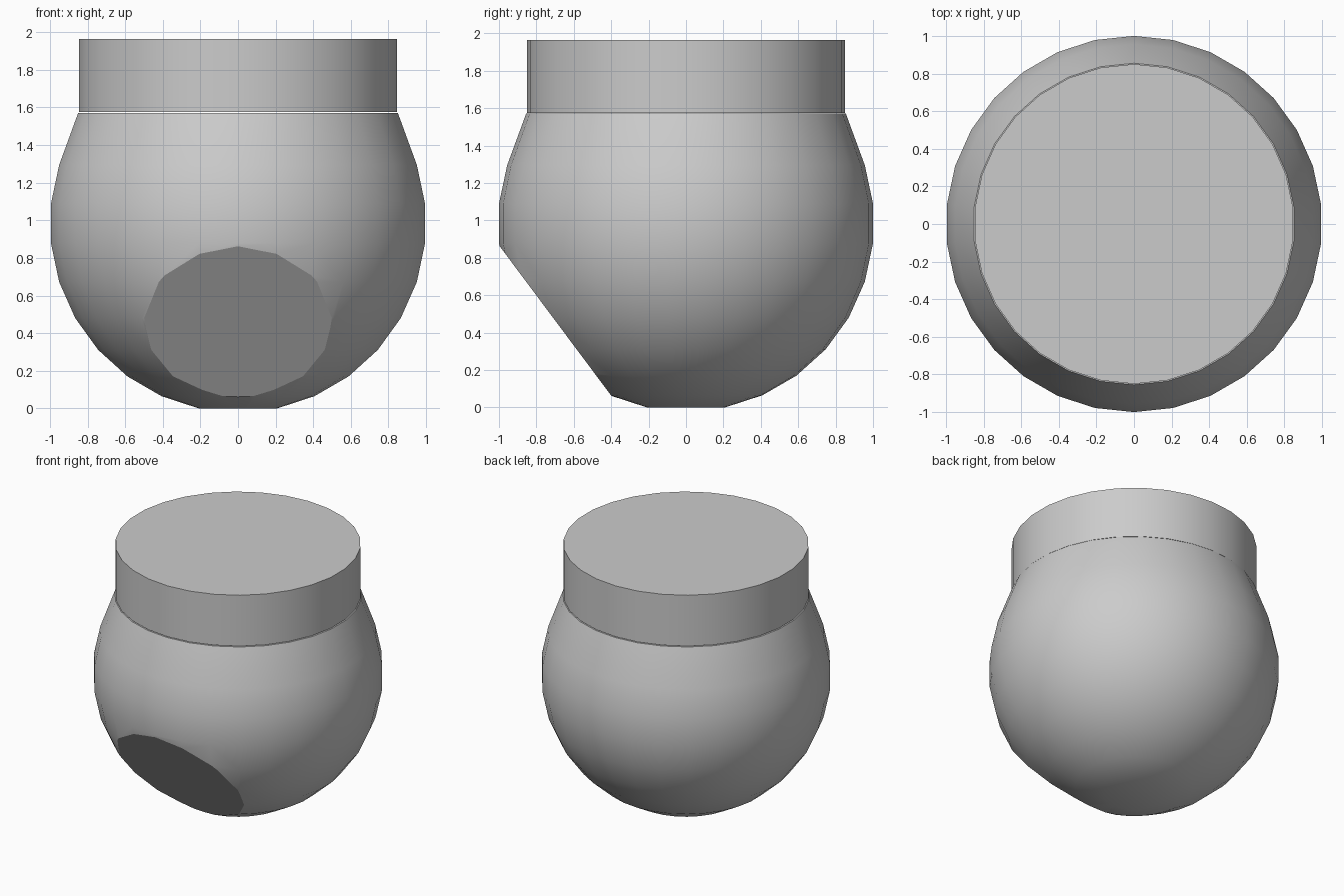
import bpy, bmesh, math
from mathutils import Vector

if "Cube" in bpy.data.objects:
    bpy.data.objects.remove(bpy.data.objects["Cube"])

SIDES = 30
R = 1.0055
CZ = R * math.cos(math.radians(12))


def lathe(profile):
    """Closed turned solid from (radius, z) pairs, capped at both ends."""
    bm = bmesh.new()
    rings = []
    for r, z in profile:
        ring = []
        for i in range(SIDES):
            a = math.pi / 2 + 2 * math.pi * i / SIDES
            ring.append(bm.verts.new((r * math.cos(a), r * math.sin(a), z)))
        rings.append(ring)
    for low, high in zip(rings, rings[1:]):
        for i in range(SIDES):
            j = (i + 1) % SIDES
            bm.faces.new((low[i], low[j], high[j], high[i]))
    bm.faces.new(rings[0][::-1])
    bm.faces.new(rings[-1])
    return bm


def finish(bm, name, angle):
    bmesh.ops.recalc_face_normals(bm, faces=bm.faces)
    mesh = bpy.data.meshes.new(name)
    bm.to_mesh(mesh)
    bm.free()
    obj = bpy.data.objects.new(name, mesh)
    bpy.context.collection.objects.link(obj)
    bpy.ops.object.select_all(action='DESELECT')
    obj.select_set(True)
    bpy.context.view_layer.objects.active = obj
    bpy.ops.object.shade_smooth_by_angle(angle=math.radians(angle))
    return obj


# Round jar body: sphere rings every 12 degrees, then a straight shoulder
profile = []
for k in range(1, 10):
    t = math.radians(12 * k)
    profile.append((R * math.sin(t), CZ - R * math.cos(t)))
profile.append((0.855, 1.57))
body = lathe(profile)

# Slanted flat disc cut into the lower front
top, bottom = Vector((0, -0.995, 0.86)), Vector((0, -0.40, 0.063))
d = top - bottom
normal = Vector((0, -d.z, d.y)).normalized()
cut = bmesh.ops.bisect_plane(
    body, geom=body.verts[:] + body.edges[:] + body.faces[:], dist=0.001,
    plane_co=top, plane_no=normal, clear_outer=True)
bmesh.ops.holes_fill(body, edges=[e for e in body.edges if e.is_boundary], sides=0)
finish(body, "jar_body", 20)

# Straight-sided lid
finish(lathe([(0.85, 1.575), (0.85, 1.963)]), "lid", 30)
